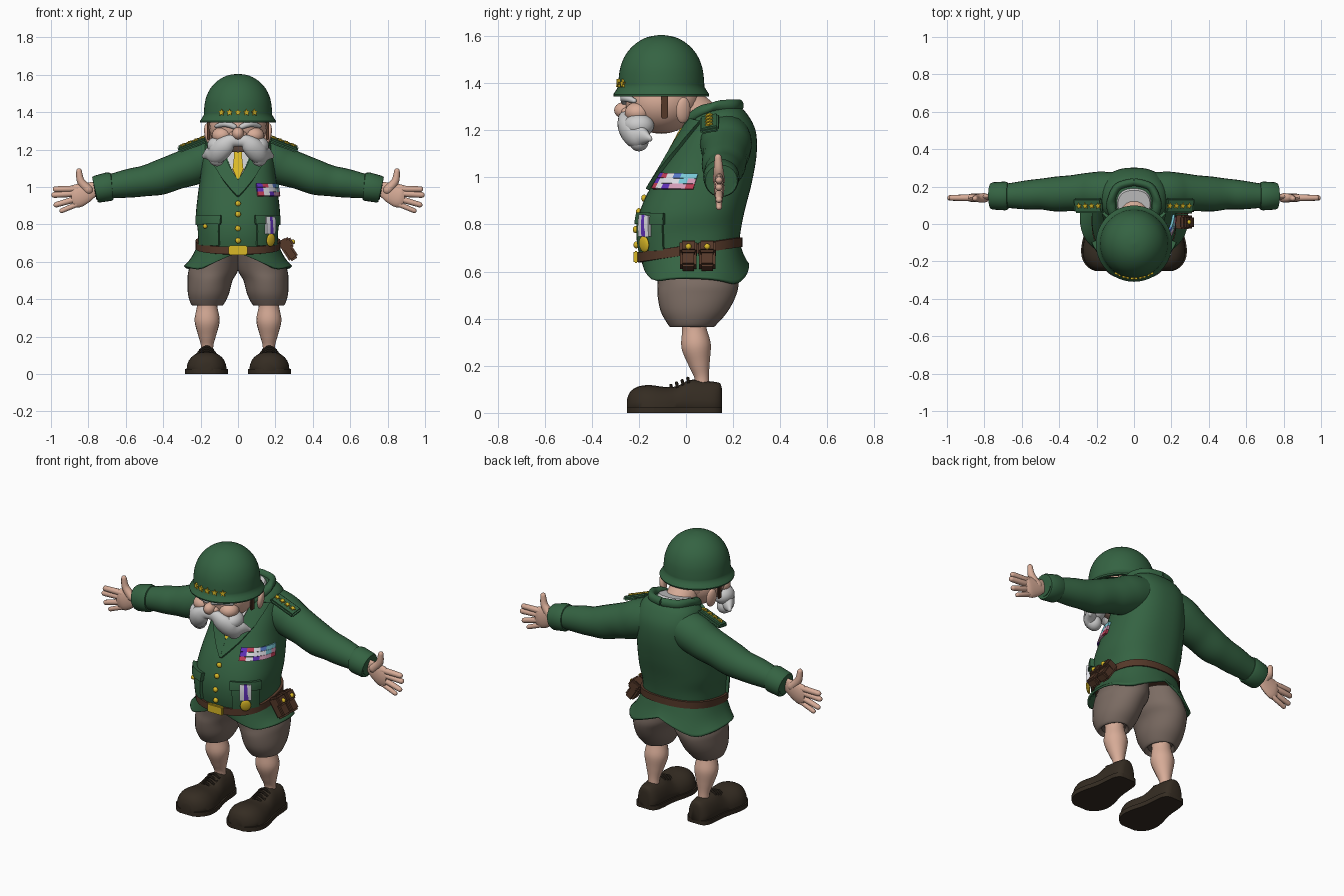
import bpy, bmesh, random
from math import sin, cos, pi, radians
from mathutils import Vector, Matrix, Euler
from mathutils.bvhtree import BVHTree

if "Cube" in bpy.data.objects:
    bpy.data.objects.remove(bpy.data.objects["Cube"])

random.seed(4)

def material(name, rgb):
    m = bpy.data.materials.new(name)
    m.diffuse_color = (*rgb, 1)
    m.use_nodes = True
    m.node_tree.nodes["Principled BSDF"].inputs["Base Color"].default_value = m.diffuse_color
    return m

GREEN = material("green cloth", (.035, .125, .055))
SKIN = material("skin", (.68, .41, .31))
KHAKI = material("shorts cloth", (.2, .15, .125))
LEATHER = material("brown leather", (.09, .04, .022))
SHOE = material("dark leather", (.035, .025, .016))
GOLD = material("gold", (.7, .48, .02))
HAIR = material("grey hair", (.55, .55, .55))
WHITE = material("white cloth", (.8, .8, .8))
RIBBONS = [material("ribbon %d" % i, c) for i, c in enumerate(
    [(.75, .75, .8), (.12, .03, .5), (.55, .05, .1), (.2, .6, .7), (.7, .35, .5), (.1, .2, .6)])]

def finish(name, bm, mat, mirror=False):
    bmesh.ops.recalc_face_normals(bm, faces=bm.faces)
    me = bpy.data.meshes.new(name)
    bm.to_mesh(me)
    bm.free()
    ob = bpy.data.objects.new(name, me)
    bpy.context.collection.objects.link(ob)
    me.materials.append(mat)
    if mirror:
        ob.modifiers.new("mirror", 'MIRROR').use_mirror_merge = False
    return ob

def spline(rows, k=5):
    """Catmull-Rom through tuples of numbers."""
    out = []
    for i in range(len(rows) - 1):
        a, b, c, d = (rows[max(0, i - 1)], rows[i], rows[i + 1], rows[min(len(rows) - 1, i + 2)])
        for j in range(k):
            t = j / k
            out.append(tuple(.5 * (2*q + (r - p)*t + (2*p - 5*q + 4*r - s)*t*t + (3*q - p - 3*r + s)*t**3)
                             for p, q, r, s in zip(a, b, c, d)))
    return out + [rows[-1]]

def loft(name, rings, mat, mirror=False, cap=True):
    bm = bmesh.new()
    vs = [[bm.verts.new(p) for p in ring] for ring in rings]
    n = len(vs[0])
    for a, b in zip(vs, vs[1:]):
        for i in range(n):
            bm.faces.new((a[i], a[(i + 1) % n], b[(i + 1) % n], b[i]))
    if cap:
        bm.faces.new(vs[0])
        bm.faces.new(vs[-1])
    return finish(name, bm, mat, mirror)

def tube(name, pts, mat, sy=1, mirror=True, k=5, rounded=False, n=18):
    """Swept section along (x, y, z, radius); sy flattens it along y."""
    rows = spline(pts, k)
    P = [Vector(r[:3]) for r in rows]
    T = [(P[min(i + 1, len(P) - 1)] - P[max(i - 1, 0)]).normalized() for i in range(len(P))]
    S = [(p, t, r[3]) for p, t, r in zip(P, T, rows)]
    if rounded:
        (p0, t0, r0), (p1, t1, r1) = S[0], S[-1]
        ang = [radians(d) for d in (30, 60, 84)]
        S = ([(p0 - t0*r0*sin(a), t0, r0*cos(a)) for a in reversed(ang)] + S +
             [(p1 + t1*r1*sin(a), t1, r1*cos(a)) for a in ang])
    rings = []
    for p, t, r in S:
        v = t.cross(Vector((0, 1, 0))).normalized()
        u = v.cross(t)
        rings.append([p + r*(cos(2*pi*i/n)*v + sy*sin(2*pi*i/n)*u) for i in range(n)])
    return loft(name, rings, mat, mirror)

def ball(name, loc, size, mat, mirror=False, rot=(0, 0, 0)):
    bm = bmesh.new()
    bmesh.ops.create_uvsphere(bm, u_segments=24, v_segments=14, radius=1,
                              matrix=Matrix.LocRotScale(Vector(loc), Euler(rot), Vector(size)))
    return finish(name, bm, mat, mirror)

def box(name, loc, size, mat, mirror=False, rot=(0, 0, 0), bevel=.005):
    bm = bmesh.new()
    bmesh.ops.create_cube(bm, size=1, matrix=Matrix.LocRotScale(Vector(loc), Euler(rot), Vector(size)))
    bmesh.ops.bevel(bm, geom=bm.edges[:], offset=bevel, segments=2, affect='EDGES')
    return finish(name, bm, mat, mirror)

def star(name, loc, normal, r, mirror=False):
    q = Matrix.Translation(loc) @ Vector(normal).to_track_quat('Z', 'Y').to_matrix().to_4x4()
    ring = lambda z: [q @ Vector((sin(pi*i/5)*r*(1, .5)[i % 2], cos(pi*i/5)*r*(1, .5)[i % 2], z)) for i in range(10)]
    return loft(name, [ring(-.006), ring(.006)], GOLD, mirror)

def ring(yf, zf, yb, zb, w, e=2.4, n=48):
    """Tilted rounded ring running from a front point to a back point."""
    pw = lambda v: (1 if v > 0 else -1) * abs(v)**(2 / e)
    out = []
    for i in range(n):
        a = 2*pi*i/n
        t = .5 - .5*pw(cos(a))
        out.append(Vector((w*pw(sin(a)), yf + (yb - yf)*t, zf + (zb - zf)*t)))
    return out

# Jacket body
body = [(-.195, .655, .225, .72, .213), (-.21, .74, .235, .79, .215), (-.203, .83, .252, .87, .225),
        (-.165, .93, .28, .98, .215), (-.10, 1.04, .30, 1.10, .2), (-.035, 1.16, .295, 1.2, .19),
        (.015, 1.25, .255, 1.275, .165), (.05, 1.285, .21, 1.31, .11)]
jacket = loft("jacket_body", [ring(*r) for r in spline(body)], GREEN)
tree = BVHTree.FromPolygons([v.co for v in jacket.data.vertices], [p.vertices[:] for p in jacket.data.polygons])

# Jacket skirt, with front and back vents
skirt = spline([(-.185, .565, .268, .55, .29), (-.19, .61, .245, .63, .25), (-.195, .665, .225, .73, .213)], 4)
rings = []
for i, r in enumerate(skirt):
    k = 1 - i/(len(skirt) - 1)
    rings.append([p + Vector((0, 0, k*(.085*max(0, 1 - abs(p.x)/.2) + .02*max(0, abs(p.x) - .23)/.06))) for p in ring(*r)])
loft("jacket_skirt", rings, GREEN, cap=False).modifiers.new("thick", 'SOLIDIFY').thickness = .012

# Belt and buckle
loft("belt", [ring(-.195 - o, .66 + h, .225 + o, .725 + h, .213 + o)
              for o, h in ((-.01, -.022), (.014, -.02), (.014, .02), (-.01, .022))], LEATHER)
box("belt_buckle", (0, -.212, .662), (.1, .02, .052), GOLD)

def on_jacket(a, z, off=0):
    """Point on the jacket at an angle from the front and a height."""
    c = Vector((0, .05 + max(0, z - .9)*.3, z))
    d = Vector((sin(radians(a)), -cos(radians(a)), 0))
    hit, nor, _, _ = tree.ray_cast(c + d, -d)
    nor = nor if nor.dot(d) > 0 else -nor
    return hit + nor*off, nor

def patch(name, left, right, mat, h=.012, mirror=False, m=8, k=4):
    """Slab on the jacket between two edges of (angle, height)."""
    L, R = ([tuple(a + (b - a)*j/k for a, b in zip(p, q)) for p, q in zip(e, e[1:]) for j in range(k)] + [e[-1]]
            for e in (left, right))
    rows = []
    for a, b in zip(L, R):
        uv = [(a[0] + (b[0] - a[0])*i/m, a[1] + (b[1] - a[1])*i/m) for i in range(m + 1)]
        rows.append([on_jacket(*p, h)[0] for p in uv] + [on_jacket(*p, -.004)[0] for p in reversed(uv)])
    return loft(name, rows, mat, mirror)

# Shirt front, tie, lapels, collar
patch("shirt_front", [(-32, 1.24), (-2, 1.03)], [(32, 1.24), (2, 1.03)], WHITE, .006)
patch("tie", [(-8, 1.22), (-7, 1.17), (-9, 1.09), (-1, 1.035)], [(8, 1.22), (7, 1.17), (9, 1.09), (1, 1.035)], GOLD, .014)
patch("lapel", [(34, 1.245), (17, 1.12), (0, 1.03), (0, .95)], [(62, 1.235), (44, 1.13), (22, 1.03), (1, .945)],
      GREEN, .016, True)
tube("collar", [(.075, .0, 1.235, .022), (.115, .06, 1.28, .026), (.12, .13, 1.3, .026), (.085, .2, 1.305, .026),
                (0, .225, 1.305, .026)], GREEN, .8)
loft("shirt_collar", [ring(.0, 1.24, .21, 1.28, .11), ring(.03, 1.29, .18, 1.32, .085)], WHITE)

# Buttons, pockets, ribbons and medal
for z in (.91, .853, .778, .714):
    ball("jacket_button", on_jacket(0, z, .004)[0], (.015, .012, .015), GOLD)
patch("pocket", [(22, .84), (22, .69)], [(54, .84), (54, .69)], GREEN, .016, True)
patch("pocket_flap", [(20, .845), (20, .80), (20, .80)], [(56, .845), (56, .80), (56, .80)], GREEN, .024, True)
ball("pocket_button", on_jacket(-38, .79, .022)[0], (.012, .012, .012), GOLD)
for r in range(3):
    for c in range(6):
        a, z = 27 + 9*c, 1.014 - .022*r
        patch("ribbon_bar", [(a, z), (a, z - .021)], [(a + 9, z), (a + 9, z - .021)], random.choice(RIBBONS), .012, m=2, k=1)
for i in range(3):
    a = 31 + 4*i
    patch("medal_ribbon", [(a, .835), (a, .75)], [(a + 4, .835), (a + 4, .75)], RIBBONS[(0, 1, 0)[i]], .034, m=2)
p, nor = on_jacket(37, .72, .03)
ball("medal_disc", p, (.03, .035, .01), GOLD, rot=nor.to_track_quat('Z', 'Y').to_euler())

# Belt pouches
for y in (.01, .09):
    rot = (0, radians(-33), 0)
    box("pouch", (.268, y, .665), (.055, .07, .125), LEATHER, rot=rot, bevel=.01)
    box("pouch_flap", (.262, y, .695), (.066, .075, .06), LEATHER, rot=rot, bevel=.01)
    ball("pouch_stud", (.293, y, .706), (.013, .013, .013), GOLD)

# Sleeves, cuffs and shoulder boards
tube("sleeve", [(.05, .17, 1.18, .1), (.17, .17, 1.145, .11), (.25, .17, 1.11, .103), (.33, .165, 1.083, .096),
                (.42, .16, 1.05, .093), (.5, .16, 1.032, .082), (.58, .155, 1.02, .077), (.7, .15, 1.0, .062)], GREEN, n=24)
tube("cuff", [(.672, .15, 1.004, .055), (.674, .15, 1.004, .072), (.69, .15, 1.002, .077), (.755, .15, .988, .073),
              (.765, .15, .986, .068), (.764, .15, .986, .055), (.73, .15, .99, .05)], GREEN, k=1, n=24)
box("shoulder_board", (.245, .1, 1.228), (.16, .08, .025), GREEN, True, (radians(12), radians(21), 0), .008)
for i in range(4):
    x = .192 + .034*i
    star("shoulder_star", (x, .097, 1.243 - (x - .245)*.38), (.35, -.2, .9), .017, True)

# Hands
tube("palm", [(.72, .145, .995, .036), (.77, .145, .988, .04), (.82, .142, .968, .056), (.865, .14, .95, .062),
              (.89, .14, .945, .045)], SKIN, .36)
for name, a, b, r in (("index_finger", (.86, .99), (.975, .988), .018), ("middle_finger", (.87, .965), (.983, .957), .018),
                      ("ring_finger", (.87, .935), (.972, .905), .017), ("little_finger", (.85, .912), (.942, .873), .015)):
    tube(name, [(a[0], .14, a[1], r), (b[0], .14, b[1], r*.85)], SKIN, mirror=True, k=2, rounded=True, n=12)
tube("thumb", [(.8, .14, .985, .026), (.84, .138, 1.03, .021), (.85, .136, 1.085, .015)], SKIN, rounded=True, n=12)

# Shorts and shins
def level(z, cx, rx, cy, ry, n=32):
    return [(cx + rx*cos(2*pi*i/n), cy + ry*sin(2*pi*i/n), z) for i in range(n)]
legs = [(.385, .163, .06, .025, .075), (.365, .163, .074, .025, .09), (.378, .163, .09, .027, .105),
        (.43, .158, .11, .035, .142), (.5, .149, .12, .046, .167), (.56, .13, .132, .05, .172), (.66, .1, .11, .03, .17)]
loft("shorts_leg", [level(*r) for r in spline(legs, 4)], KHAKI, True)
tube("shin", [(.165, .03, .42, .055), (.165, .035, .36, .055), (.165, .043, .285, .067), (.165, .056, .21, .049),
              (.165, .067, .15, .033), (.165, .07, .09, .034)], SKIN, .95)

# Shoes
def shoe_ring(y, hw, top, n=24):
    out = []
    for i in range(n):
        a = 2*pi*i/n
        c, s = cos(a), sin(a)
        x = hw*(1 if c > 0 else -1)*abs(c)**.8
        out.append((.168 + x, y, .025 + ((top - .025)*s if s > 0 else .012*s)))
    return out
last = [(-.25, .035, .06), (-.235, .065, .092), (-.2, .095, .113), (-.15, .107, .118), (-.09, .1, .11), (-.04, .086, .113),
        (.015, .075, .14), (.07, .071, .137), (.12, .064, .132), (.145, .048, .125), (.153, .03, .1)]
loft("shoe_upper", [shoe_ring(*r) for r in spline(last, 3)], SHOE, True)
sole = [(y, w + .008) for y, w, _ in spline(last, 3)]
outline = [(.168 + w, y) for y, w in sole] + [(.168 - w, y) for y, w in reversed(sole)]
loft("shoe_sole", [[(x, y, z) for x, y in outline] for z in (0, .026)], SHOE, True)
for i in range(4):
    y, z = -.06 + .024*i, .112 + .01*i
    tube("shoe_lace", [(.13, y, z - .016, .006), (.168, y - .004, z + .005, .007), (.206, y, z - .016, .006)], SHOE, k=3, n=8)

# Head and face
ball("head", (0, -.105, 1.32), (.155, .155, .135), SKIN)
ball("skull_back", (0, -.04, 1.33), (.12, .1, .1), SKIN)
tube("neck", [(0, -.03, 1.32, .085), (0, .04, 1.27, .085), (0, .09, 1.22, .085)], SKIN, mirror=False)
ball("nose", (0, -.265, 1.285), (.032, .04, .034), SKIN)
ball("nostril", (.028, -.25, 1.277), (.02, .025, .02), SKIN, True)
ball("cheek", (.085, -.205, 1.275), (.055, .055, .045), SKIN, True)
ball("ear", (.16, -.012, 1.285), (.018, .032, .056), SKIN, True, (0, radians(8), radians(20)))
tube("eyebrow", [(.02, -.262, 1.322, .014), (.065, -.258, 1.338, .018), (.115, -.22, 1.325, .01)], HAIR, rounded=True)
tube("moustache", [(0, -.262, 1.243, .026), (.035, -.262, 1.245, .036), (.075, -.25, 1.215, .053), (.115, -.222, 1.18, .056),
                   (.15, -.185, 1.175, .04), (.18, -.155, 1.165, .014)], HAIR, .75, rounded=True)
ball("moustache_side", (.11, -.2, 1.22), (.055, .065, .05), HAIR, True)
ball("moustache_tip", (.115, -.2, 1.155), (.042, .042, .045), HAIR, True, (0, radians(20), 0))
box("chin_strap", (.158, -.092, 1.305), (.014, .03, .11), LEATHER, True)

# Helmet
profile = [(.004, 1.605), (.06, 1.595), (.11, 1.567), (.15, 1.523), (.173, 1.47), (.181, 1.42), (.183, 1.385)]
brim = [(.192, 1.37), (.204, 1.352), (.202, 1.344), (.172, 1.352), (.165, 1.40), (.1, 1.5)]
loft("helmet", [level(z, 0, r, -.105, r, 48) for r, z in spline(profile, 3) + brim], GREEN)
for i in range(-2, 3):
    a = i*.245
    star("helmet_star", (.185*sin(a), -.105 - .185*cos(a), 1.398), (sin(a), -cos(a), .02), .019)

# Smooth shading
bpy.ops.object.select_all(action='SELECT')
bpy.context.view_layer.objects.active = jacket
bpy.ops.object.shade_smooth_by_angle(angle=radians(42))
